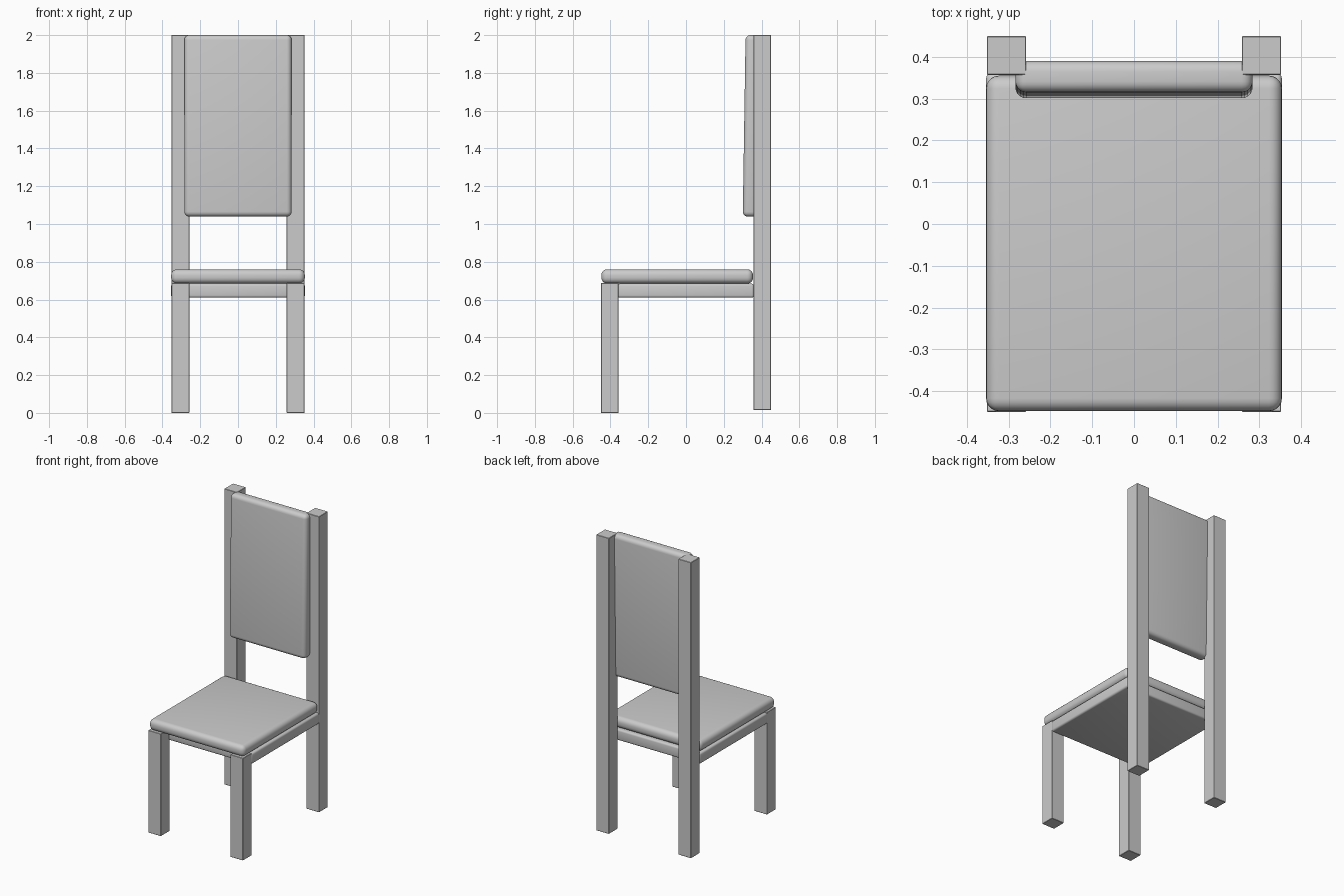
import bpy
import bmesh
import math
from mathutils import Vector

if "Cube" in bpy.data.objects:
    bpy.data.objects.remove(bpy.data.objects["Cube"])


def box(name, lo, hi, bevel=0.0, segments=1, tilt=0.0):
    """Axis-aligned box from corner lo to corner hi, with optional rounding and tilt about x."""
    lo, hi = Vector(lo), Vector(hi)
    size = hi - lo
    bm = bmesh.new()
    bmesh.ops.create_cube(bm, size=1)
    bmesh.ops.scale(bm, vec=size, verts=bm.verts)
    if bevel:
        bmesh.ops.bevel(bm, geom=bm.edges[:], offset=bevel, segments=segments,
                        profile=0.5, affect='EDGES')
    mesh = bpy.data.meshes.new(name)
    bm.to_mesh(mesh)
    bm.free()
    obj = bpy.data.objects.new(name, mesh)
    obj.location = (lo + hi) / 2
    obj.rotation_euler.x = tilt
    bpy.context.collection.objects.link(obj)
    if segments > 1:
        bpy.ops.object.select_all(action='DESELECT')
        obj.select_set(True)
        bpy.context.view_layer.objects.active = obj
        bpy.ops.object.shade_smooth_by_angle(angle=math.radians(35))
    return obj


# Square legs, one pair short in front and one pair tall at the back
for side, x in (("left", -0.305), ("right", 0.305)):
    box(f"front_leg_{side}", (x - 0.047, -0.45, 0), (x + 0.047, -0.357, 0.687), 0.002)
    box(f"back_leg_{side}", (x - 0.047, 0.357, 0.015), (x + 0.047, 0.45, 2.0), 0.002)

# Seat frame slab, behind the front legs
box("seat_frame", (-0.354, -0.362, 0.61), (0.354, 0.36, 0.684), 0.012, 3)

# Padded seat
box("seat_cushion", (-0.354, -0.448, 0.685), (0.354, 0.355, 0.76), 0.031, 5)

# Padded backrest, leaning slightly backwards
box("backrest_cushion", (-0.284, 0.308, 1.039), (0.284, 0.383, 2.0), 0.026, 5,
    tilt=-math.atan(0.0155))
